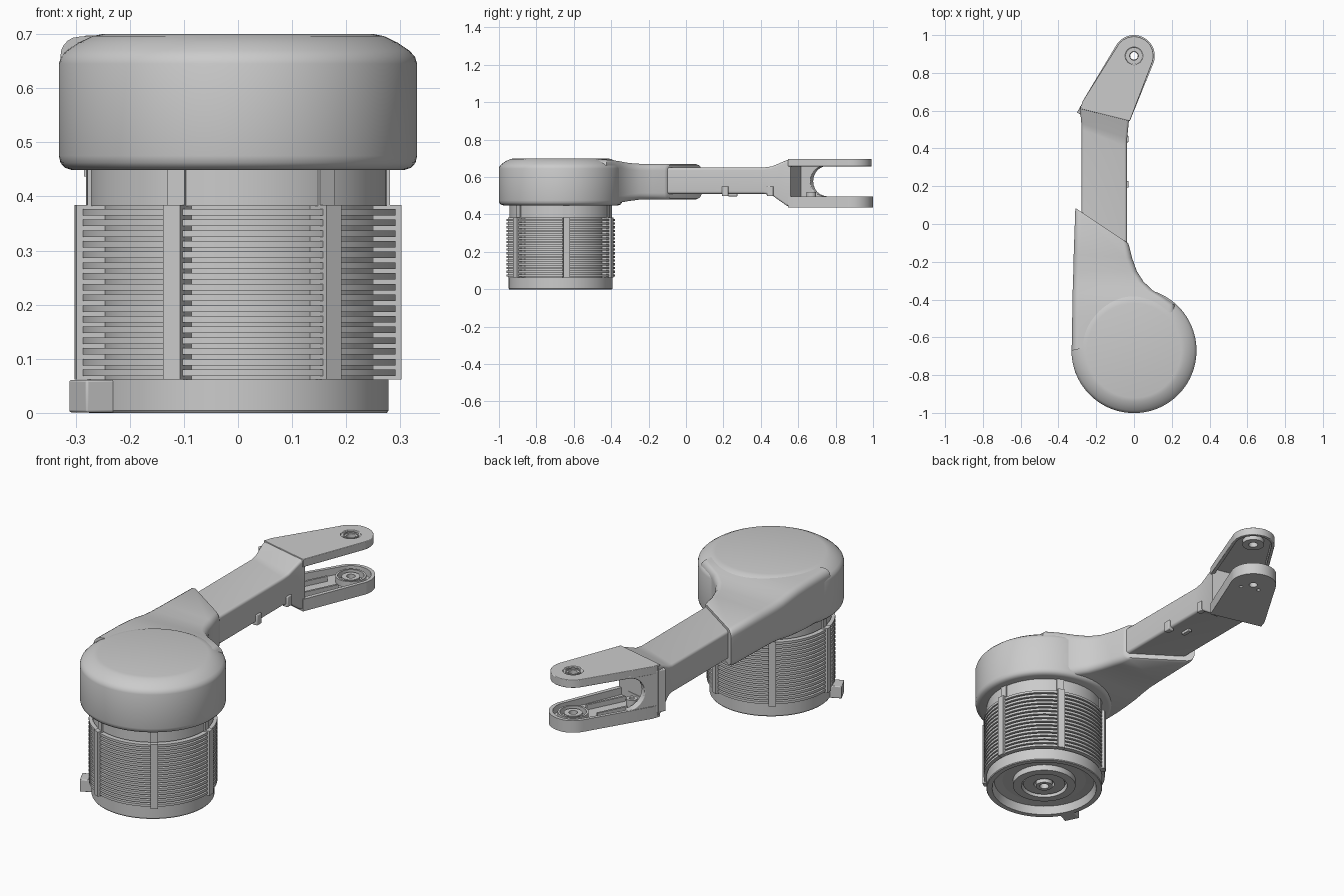
import bpy, bmesh, math
from mathutils import Vector

if "Cube" in bpy.data.objects:
    bpy.data.objects.remove(bpy.data.objects["Cube"])

HX, HY = 0.0, -0.67          # motor axis
TX, TY = 0.0, 0.89           # fork pivot axis


def finish(name, bm, bevel=0):
    bmesh.ops.remove_doubles(bm, verts=bm.verts, dist=1e-5)
    bmesh.ops.recalc_face_normals(bm, faces=bm.faces)
    me = bpy.data.meshes.new(name)
    bm.to_mesh(me)
    bm.free()
    ob = bpy.data.objects.new(name, me)
    bpy.context.collection.objects.link(ob)
    if bevel:
        add_bevel(ob, bevel)
    return ob


def add_bevel(ob, width):
    m = ob.modifiers.new("bevel", 'BEVEL')
    m.width, m.segments, m.limit_method = width, 3, 'ANGLE'
    m.angle_limit = math.radians(50)


def skin(bm, rings, wrap, caps):
    """Join rings of vertices; wrap closes the loop of rings, caps fills the ends."""
    n = len(rings[0])
    pairs = list(zip(rings, rings[1:] + rings[:1])) if wrap else list(zip(rings, rings[1:]))
    for a, b in pairs:
        for i in range(n):
            j = (i + 1) % n
            bm.faces.new((a[i], a[j], b[j], b[i]))
    if caps:
        bm.faces.new(rings[0])
        bm.faces.new(rings[-1])


def lathe(name, profiles, cx, cy, n=64, wrap=False):
    bm = bmesh.new()
    for prof in profiles:
        rings = [[bm.verts.new((cx + r * math.cos(2 * math.pi * k / n),
                                cy + r * math.sin(2 * math.pi * k / n), z))
                  for k in range(n)] for r, z in prof]
        skin(bm, rings, wrap, not wrap)
    return finish(name, bm)


def tube(r0, r1, z0, z1):
    return [(r0, z0), (r1, z0), (r1, z1), (r0, z1)]


def prism(name, pts, vec, bevel=0):
    bm = bmesh.new()
    v = Vector(vec)
    a = [bm.verts.new(p) for p in pts]
    b = [bm.verts.new(Vector(p) + v) for p in pts]
    skin(bm, [a, b], False, True)
    return finish(name, bm, bevel)


def loft(name, sections, rad):
    """Rounded-rectangle sections: left point, right point, bottom z, top z."""
    bm = bmesh.new()
    rings = []
    for lx, ly, rx, ry, z0, z1 in sections:
        L, R = Vector((lx, ly, 0)), Vector((rx, ry, 0))
        w, d = (R - L).length, (R - L).normalized()
        ring = []
        for u, z, start in ((w - rad, z1 - rad, 0), (rad, z1 - rad, 90),
                            (rad, z0 + rad, 180), (w - rad, z0 + rad, 270)):
            for k in range(6):
                t = math.radians(start + 18 * k)
                p = L + d * (u + rad * math.cos(t))
                ring.append(bm.verts.new((p.x, p.y, z + rad * math.sin(t))))
        rings.append(ring)
    skin(bm, rings, False, True)
    return finish(name, bm)


def box(name, c, s, rot=0, bevel=0):
    pts = []
    for x, y in ((-1, -1), (1, -1), (1, 1), (-1, 1)):
        px, py = x * s[0] / 2, y * s[1] / 2
        pts.append((c[0] + px * math.cos(rot) - py * math.sin(rot),
                    c[1] + px * math.sin(rot) + py * math.cos(rot), c[2] - s[2] / 2))
    return prism(name, pts, (0, 0, s[2]), bevel)


def cut(ob, cutter):
    m = ob.modifiers.new("cut", 'BOOLEAN')
    m.operation, m.solver, m.object = 'DIFFERENCE', 'EXACT', cutter
    bpy.context.view_layer.objects.active = ob
    bpy.ops.object.modifier_apply(modifier=m.name)
    bpy.data.objects.remove(cutter)


def drill(ob, x, y, r, z0, z1):
    cut(ob, lathe("cutter", [[(r, z0), (r, z1)]], x, y, 32))


# Motor base with recessed underside and hub
lathe("motor_base", [[(0.25, 0), (0.275, 0), (0.278, 0.004), (0.278, 0.062),
                      (0.20, 0.062), (0.20, 0.045), (0.24, 0.04)]], HX, HY, wrap=True)
lathe("motor_hub", [tube(0.11, 0.15, 0.015, 0.06), tube(0.05, 0.10, 0.025, 0.06),
                    tube(0.022, 0.04, 0.012, 0.06)], HX, HY, wrap=True)
lathe("motor_core", [[(0.25, 0.045), (0.25, 0.40)]], HX, HY)
lathe("motor_neck", [[(0.275, 0.382), (0.275, 0.46)]], HX, HY)

# Cooling fins and the vertical ribs that hold them
lathe("cooling_fins", [tube(0.24, 0.291, 0.068 + 0.0198 * i, 0.080 + 0.0198 * i)
                       for i in range(16)], HX, HY, wrap=True)
for i in range(6):
    a = math.radians(6 + 60 * i)
    for nm, r, w, z0, z1 in (("motor_rib", 0.302, 0.034, 0.062, 0.384),
                             ("neck_rib", 0.281, 0.034, 0.38, 0.455)):
        rc = r - 0.03
        box(nm, (HX + rc * math.cos(a), HY + rc * math.sin(a), (z0 + z1) / 2),
            (0.06, w, z1 - z0), a)

# Cable outlet on the base
a = math.radians(206)
box("cable_outlet", (HX + 0.29 * math.cos(a), HY + 0.29 * math.sin(a), 0.031),
    (0.08, 0.075, 0.06), a, 0.004)

# Round motor housing
lathe("motor_housing", [[(0.308, 0.449), (0.32, 0.453), (0.328, 0.462), (0.331, 0.475),
                         (0.331, 0.645), (0.327, 0.658), (0.317, 0.669), (0.295, 0.684),
                         (0.27, 0.696), (0.25, 0.70)]], HX, HY, 96)

# Sleeve flowing from the housing to the arm, with a slanted end
loft("housing_sleeve", [(-0.328, -0.67, 0.22, -0.55, 0.452, 0.695),
                        (-0.327, -0.50, 0.215, -0.425, 0.453, 0.693),
                        (-0.326, -0.43, 0.16, -0.388, 0.457, 0.69),
                        (-0.325, -0.37, 0.10, -0.352, 0.463, 0.684),
                        (-0.323, -0.31, 0.05, -0.305, 0.472, 0.675),
                        (-0.321, -0.25, 0.015, -0.25, 0.479, 0.671),
                        (-0.319, -0.16, -0.01, -0.18, 0.48, 0.67),
                        (-0.311, 0.07, -0.026, -0.115, 0.48, 0.67),
                        (-0.308, 0.084, -0.031, -0.102, 0.486, 0.664)], 0.035)

# Arm beam and flared wrist
loft("arm_beam", [(-0.277, -0.16, -0.036, -0.20, 0.51, 0.651),
                  (-0.277, 0.50, -0.038, 0.41, 0.51, 0.651),
                  (-0.279, 0.535, -0.036, 0.455, 0.503, 0.657),
                  (-0.285, 0.60, -0.028, 0.535, 0.447, 0.69),
                  (-0.285, 0.625, -0.023, 0.56, 0.44, 0.695)], 0.014)
for y in (0.21, 0.45):
    box("arm_clip", (-0.043, y, 0.524), (0.03, 0.035, 0.052), 0, 0.004)
    box("arm_clip", (-0.12, y + 0.04, 0.507), (0.02, 0.05, 0.02), 0, 0.003)


# Fork prongs: rounded tip, tapered to the wrist
def outline(r, i, z):
    pts = [(TX + (r - i) * math.cos(math.radians(t)), TY + (r - i) * math.sin(math.radians(t)), z)
           for t in range(-18, 151, 7)]
    return pts + [(-0.272 + i * 1.1, 0.65 + i * 0.2, z), (-0.285 + i, 0.61 + i, z),
                  (-0.022 - i * 0.9, 0.545 + i, z)]


upper = prism("upper_prong", outline(0.103, 0, 0.657), (0, 0, 0.04))
cut(upper, prism("cutter", outline(0.103, 0.016, 0.64), (0, 0, 0.042)))
drill(upper, TX, TY, 0.046, 0.688, 0.72)
drill(upper, TX, TY, 0.022, 0.6, 0.72)
add_bevel(upper, 0.005)
lathe("upper_pivot_boss", [tube(0.022, 0.052, 0.66, 0.686), tube(0.03, 0.036, 0.68, 0.694)],
      TX, TY, 40, True)

lower = prism("lower_prong", outline(0.11, 0, 0.437), (0, 0, 0.06))
cut(lower, prism("cutter", outline(0.11, 0.018, 0.462), (0, 0, 0.1)))
for x, y, r in ((TX, TY, 0.02), (-0.05, 0.87, 0.009), (0.035, 0.84, 0.009)):
    drill(lower, x, y, r, 0.4, 0.52)
add_bevel(lower, 0.007)
lathe("lower_pivot_boss", [tube(0.02, 0.042, 0.455, 0.488), tube(0.06, 0.07, 0.455, 0.492)],
      TX, TY, 40, True)
lean = math.atan2(0.28, 0.14)
for off in (-0.045, 0.045):
    box("lower_prong_stiffener", (-0.09 + off, 0.72 - off * 0.5, 0.472), (0.20, 0.01, 0.03), lean)
lathe("lower_screw_post", [tube(0.012, 0.026, 0.455, 0.52)], -0.17, 0.67, 32, True)

# Side web joining the prongs, with a C-shaped opening towards the tip
dx, dy = 0.5, 0.866
prof = [(-0.04, 0.67), (-0.04, 0.46), (0.15, 0.46)]
prof += [(0.15 - 0.085 * math.cos(math.radians(t)), 0.578 + 0.08 * math.sin(math.radians(t)))
         for t in range(-90, 91, 15)] + [(0.15, 0.67)]
prism("fork_web", [(-0.282 + dx * s, 0.625 + dy * s, z) for s, z in prof],
      (0.035 * dy, -0.035 * dx, 0), 0.004)

# Smooth shading that keeps hard edges
bpy.ops.object.select_all(action='DESELECT')
for ob in bpy.context.scene.objects:
    ob.select_set(True)
    bpy.context.view_layer.objects.active = ob
bpy.ops.object.shade_smooth_by_angle(angle=math.radians(35))
